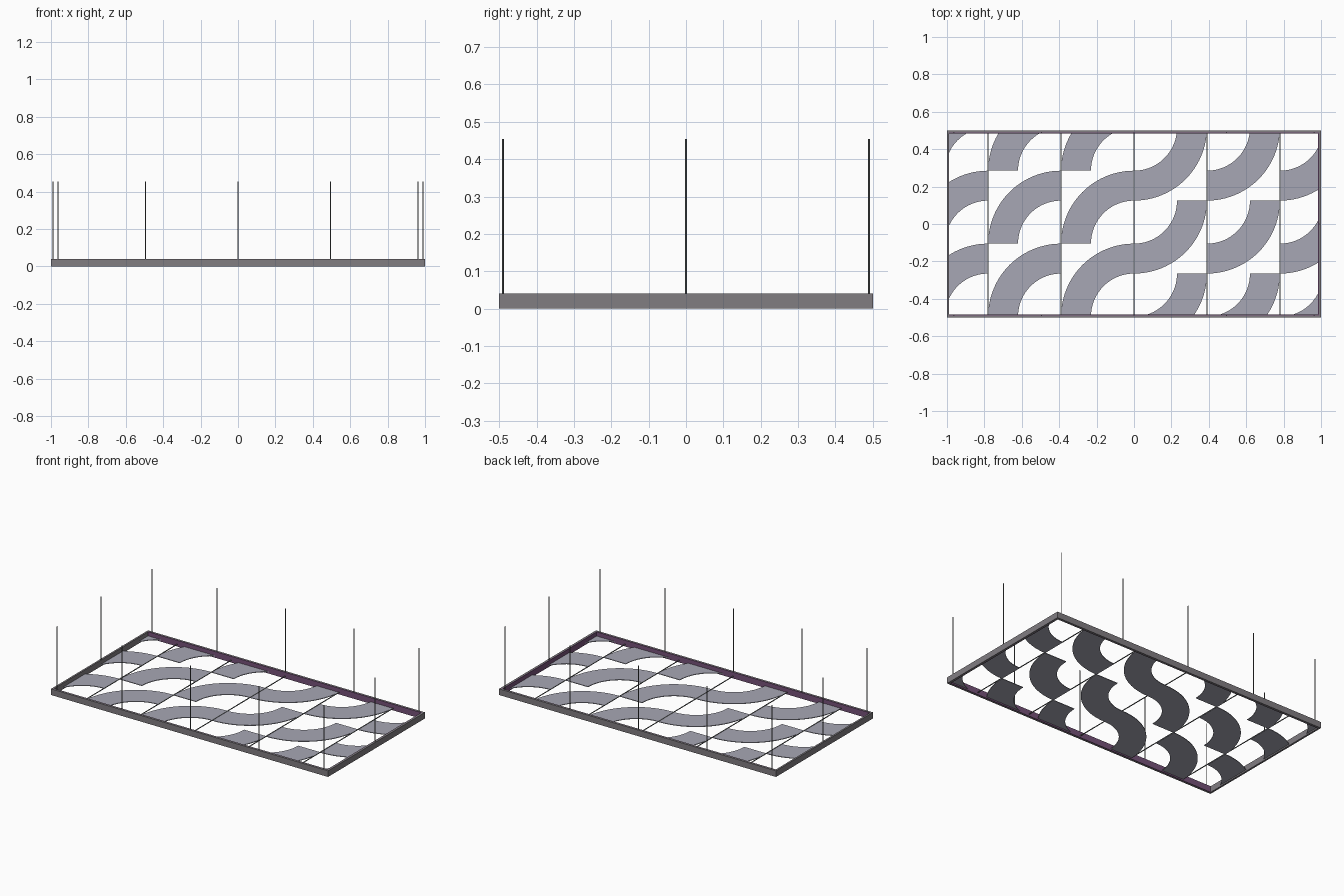
import bpy, bmesh, math
from mathutils import Vector

if "Cube" in bpy.data.objects:
    bpy.data.objects.remove(bpy.data.objects["Cube"])

def material(name, rgb):
    m = bpy.data.materials.new(name)
    m.diffuse_color = (*rgb, 1)
    m.use_nodes = True
    m.node_tree.nodes["Principled BSDF"].inputs["Base Color"].default_value = m.diffuse_color
    return m

GREY = material("frame grey", (0.22, 0.205, 0.222))
PURPLE = material("dark purple", (0.18, 0.085, 0.19))
RIBBON = material("ribbon grey", (0.39, 0.39, 0.46))
WIRE = material("wire grey", (0.16, 0.17, 0.17))

def finish(name, bm, mat):
    bmesh.ops.recalc_face_normals(bm, faces=bm.faces)
    me = bpy.data.meshes.new(name)
    bm.to_mesh(me)
    bm.free()
    me.materials.append(mat)
    ob = bpy.data.objects.new(name, me)
    bpy.context.collection.objects.link(ob)
    return ob

def ring(name, hx, hy, t, z0, z1, mat):
    """Rectangular frame with wall thickness t."""
    bm = bmesh.new()
    loops = []
    for d, z in ((0, z0), (0, z1), (t, z1), (t, z0)):
        loops.append([bm.verts.new((sx * (hx - d), sy * (hy - d), z))
                      for sx, sy in ((-1, -1), (1, -1), (1, 1), (-1, 1))])
    for a in range(4):
        for i in range(4):
            j, b = (i + 1) % 4, (a + 1) % 4
            bm.faces.new((loops[a][i], loops[a][j], loops[b][j], loops[b][i]))
    return finish(name, bm, mat)

def box(name, size, loc, mat):
    bm = bmesh.new()
    bmesh.ops.create_cube(bm, size=1)
    bmesh.ops.scale(bm, vec=size, verts=bm.verts)
    bmesh.ops.translate(bm, vec=loc, verts=bm.verts)
    return finish(name, bm, mat)

# Outer frame, with a thin purple lining on three inner walls
ring("outer_frame", 1.0, 0.5, 0.012, 0, 0.04, GREY)
T = 0.004
for name, s in (("front_lining", -1), ("back_lining", 1)):
    box(name, (1.976, T, 0.04), (0, s * (0.488 - T / 2), 0.02), PURPLE)
box("right_lining", (T, 0.968, 0.04), (0.988 - T / 2, 0, 0.02), PURPLE)

# Curved ribbons: quarter rings on a square tile grid, cropped by the frame
TILE, INNER, N = 0.39, 0.23, 24
HX, HY = 0.988, 0.488
Z0, Z1 = 0.009, 0.013

def ribbon(name, cx, cy, start):
    bm = bmesh.new()
    rows = []
    for i in range(N + 1):
        a = start + math.pi / 2 * i / N
        c, s = math.cos(a), math.sin(a)
        rows.append([bm.verts.new((cx + r * c, cy + r * s, z))
                     for r, z in ((INNER, Z0), (TILE, Z0), (TILE, Z1), (INNER, Z1))])
    for p, q in zip(rows, rows[1:]):
        for k in range(4):
            l = (k + 1) % 4
            bm.faces.new((p[k], p[l], q[l], q[k]))
    bm.faces.new(rows[0])
    bm.faces.new(rows[-1][::-1])
    for n, h in (((1, 0, 0), HX), ((-1, 0, 0), HX), ((0, 1, 0), HY), ((0, -1, 0), HY)):
        bmesh.ops.bisect_plane(bm, geom=bm.verts[:] + bm.edges[:] + bm.faces[:],
                               plane_co=Vector(n) * h, plane_no=n, clear_outer=True)
        edges = [e for e in bm.edges if e.is_boundary]
        if edges:
            bmesh.ops.holes_fill(bm, edges=edges)
    if bm.faces:
        finish(name, bm, RIBBON)
    else:
        bm.free()

for col in range(3):
    for row in range(3):
        ribbon(f"right_ribbon_{col}_{row}", col * TILE, 0.515 - row * TILE, 1.5 * math.pi)
        ribbon(f"left_ribbon_{col}_{row}", -col * TILE, 0.285 - row * TILE, 0.5 * math.pi)

# Thin cross bars between the columns
for i in range(-2, 3):
    box(f"cross_bar_{i + 2}", (0.005, 0.97, 0.004), (i * TILE, 0, 0.013), WIRE)

# Suspension wires
spots = [(x, y) for x in (-0.963, -0.495, 0, 0.495, 0.963) for y in (-0.49, 0.49)]
spots += [(-0.99, 0), (0.99, 0)]
for i, (x, y) in enumerate(spots):
    bm = bmesh.new()
    bmesh.ops.create_cone(bm, cap_ends=True, segments=10, radius1=0.0025, radius2=0.0025, depth=0.42)
    bmesh.ops.translate(bm, vec=(x, y, 0.244), verts=bm.verts)
    finish(f"suspension_wire_{i}", bm, WIRE)
